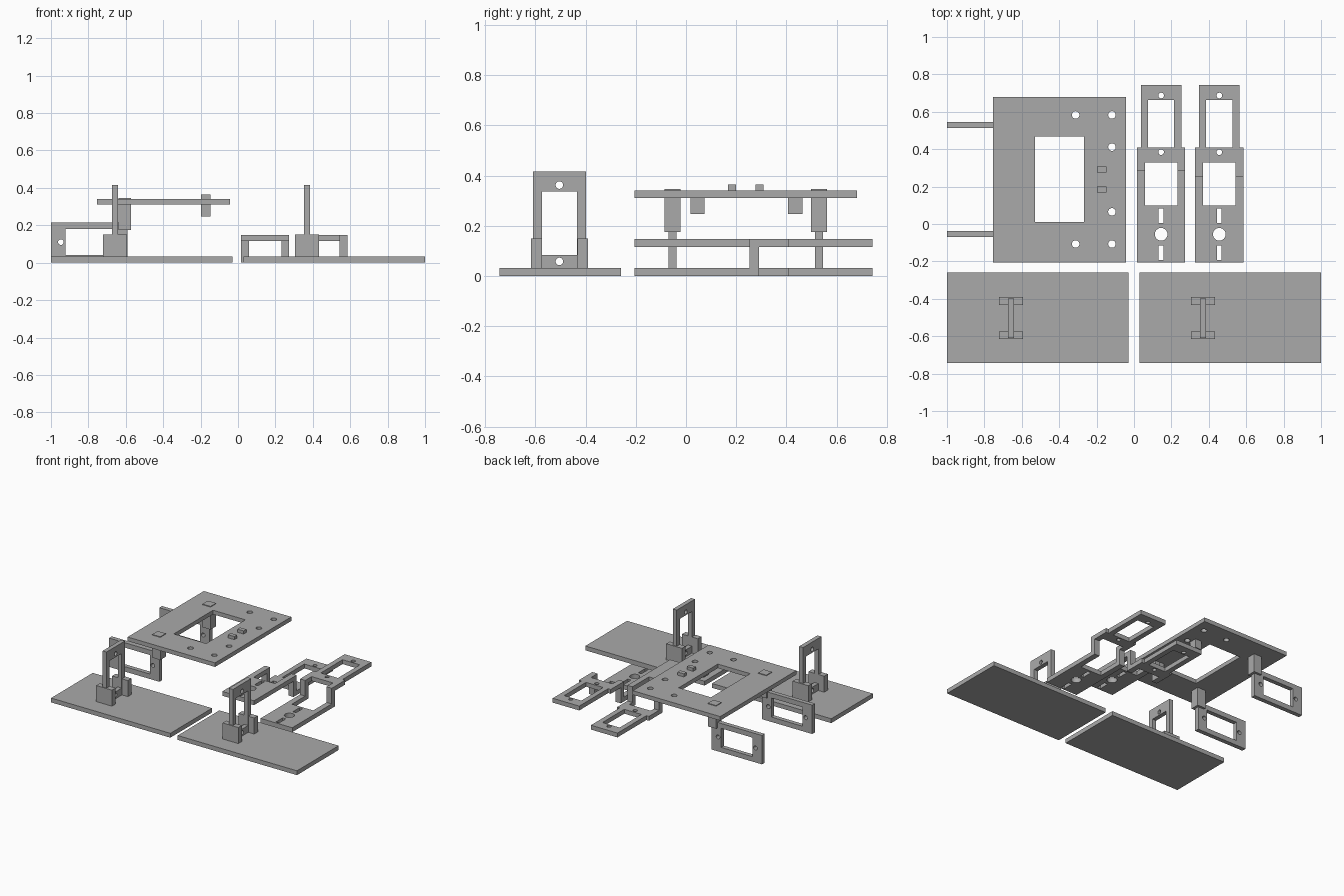
import bpy
import math
from mathutils import Matrix, Vector

if "Cube" in bpy.data.objects:
    bpy.data.objects.remove(bpy.data.objects["Cube"], do_unlink=True)

grey = bpy.data.materials.new("plain_grey")
grey.use_nodes = True
COLOUR = (0.4, 0.4, 0.4, 1)
grey.diffuse_color = COLOUR
grey.node_tree.nodes["Principled BSDF"].inputs["Base Color"].default_value = COLOUR


def rect(x0, x1, y0, y1):
    return [(x0, y0), (x1, y0), (x1, y1), (x0, y1)]


def circle(x, y, r, n=32):
    return [(x + r * math.cos(i * math.tau / n), y + r * math.sin(i * math.tau / n))
            for i in range(n)]


def mirrored(half):
    """Close a right-hand half outline with its mirror image."""
    return half + [(-x, y) for x, y in reversed(half)]


def sheet(name, loops, thick, centre, u=(1, 0, 0), v=(0, 1, 0)):
    """Flat plate with holes; u and v are the directions of its plane."""
    curve = bpy.data.curves.new(name, "CURVE")
    curve.dimensions = "2D"
    curve.fill_mode = "BOTH"
    curve.extrude = thick / 2
    for loop in loops:
        spline = curve.splines.new("POLY")
        spline.points.add(len(loop) - 1)
        for point, (x, y) in zip(spline.points, loop):
            point.co = (x, y, 0, 1)
        spline.use_cyclic_u = True
    temp = bpy.data.objects.new(name, curve)
    bpy.context.collection.objects.link(temp)
    bpy.context.view_layer.update()
    graph = bpy.context.evaluated_depsgraph_get()
    mesh = bpy.data.meshes.new_from_object(temp.evaluated_get(graph))
    bpy.data.objects.remove(temp, do_unlink=True)
    u, v = Vector(u), Vector(v)
    frame = Matrix((u, v, u.cross(v))).transposed().to_4x4()
    mesh.transform(Matrix.Translation(centre) @ frame)
    mesh.materials.clear()
    mesh.materials.append(grey)
    for face in mesh.polygons:
        face.use_smooth = False
        face.material_index = 0
    obj = bpy.data.objects.new(name, mesh)
    bpy.context.collection.objects.link(obj)
    return obj


def box(name, x0, x1, y0, y1, z0, z1):
    return sheet(name, [rect(x0, x1, y0, y1)], z1 - z0, (0, 0, (z0 + z1) / 2))


def motor_frame(name, centre, u, v):
    """Rectangular motor holder with a screw hole at each end."""
    loops = [rect(-0.205, 0.205, -0.106, 0.106), rect(-0.127, 0.127, -0.07, 0.07),
             circle(-0.152, 0, 0.015), circle(0.152, 0, 0.015)]
    sheet(name, loops, 0.032, centre, u, v)


# Feet: base plate, upright motor frame and two clamp blocks
for side, base_x, x in (("right", -0.515, -0.658), ("left", 0.515, 0.37)):
    box(side + "_foot_plate", base_x - 0.485, base_x + 0.485, -0.743, -0.259, 0, 0.032)
    motor_frame(side + "_foot_frame", (x, -0.504, 0.21), (0, 0, 1), (0, 1, 0))
    for end, y in (("front", -0.595), ("back", -0.411)):
        box(f"{side}_foot_{end}_block", x - 0.064, x + 0.064, y - 0.021, y + 0.021, 0.03, 0.15)

# Body plate with central opening and screw holes
body = [rect(-0.754, -0.043, -0.205, 0.68), rect(-0.53, -0.267, 0.011, 0.467)]
for x, y in ((-0.312, 0.345), (-0.118, 0.345), (-0.118, 0.173)):
    body += [circle(x, 0.238 + y, 0.02), circle(x, 0.238 - y, 0.02)]
sheet("body_plate", body, 0.03, (0, 0, 0.326))

# Pegs above and blocks below the body plate, hip connectors and hip frames
for end, s in (("front", -1), ("back", 1)):
    y = 0.238 + s * 0.054
    box(end + "_peg", -0.198, -0.147, y - 0.016, y + 0.016, 0.33, 0.364)
    y = 0.24 + s * 0.195
    box(end + "_under_block", -0.198, -0.146, y - 0.028, y + 0.028, 0.247, 0.32)
    y = 0.238 + s * 0.292
    box(end + "_hip_connector", -0.638, -0.572, y - 0.032, y + 0.032, 0.175, 0.346)
    motor_frame(end + "_hip_frame", (-0.795, y, 0.11), (1, 0, 0), (0, 0, 1))

# Stepped leg brackets: one drops towards the back, the other rises
W, IN, NARROW = 0.129, 0.087, 0.108
LOW, HIGH = 0.016, 0.131
STEP0, STEP1 = 0.253, 0.29
front_part = [
    mirrored([(W, -0.205), (W, STEP1), (IN, STEP1), (IN, 0.098)]),
    circle(0, -0.055, 0.034),
    rect(-0.013, 0.013, 0.005, 0.082),
    rect(-0.013, 0.013, -0.192, -0.115),
]
# The front outline runs round the fork, so order its mirrored half accordingly
back_part = [
    mirrored([(IN, 0.328), (IN, STEP0), (W, STEP0), (W, 0.408),
              (NARROW, 0.408), (NARROW, 0.743)]),
    rect(-0.07, 0.07, 0.41, 0.664),
    circle(0, 0.384, 0.015),
    circle(0, 0.687, 0.015),
]
for side, x, front_z, back_z in (("right", 0.145, HIGH, LOW), ("left", 0.456, LOW, HIGH)):
    sheet(side + "_bracket_front", front_part, 0.032, (x, 0, front_z))
    sheet(side + "_bracket_back", back_part, 0.032, (x, 0, back_z))
    for s in (-1, 1):
        mid = x + s * (W + IN) / 2
        half = (W - IN) / 2
        box(side + "_bracket_post", mid - half, mid + half, STEP0, STEP1, 0, 0.147)
